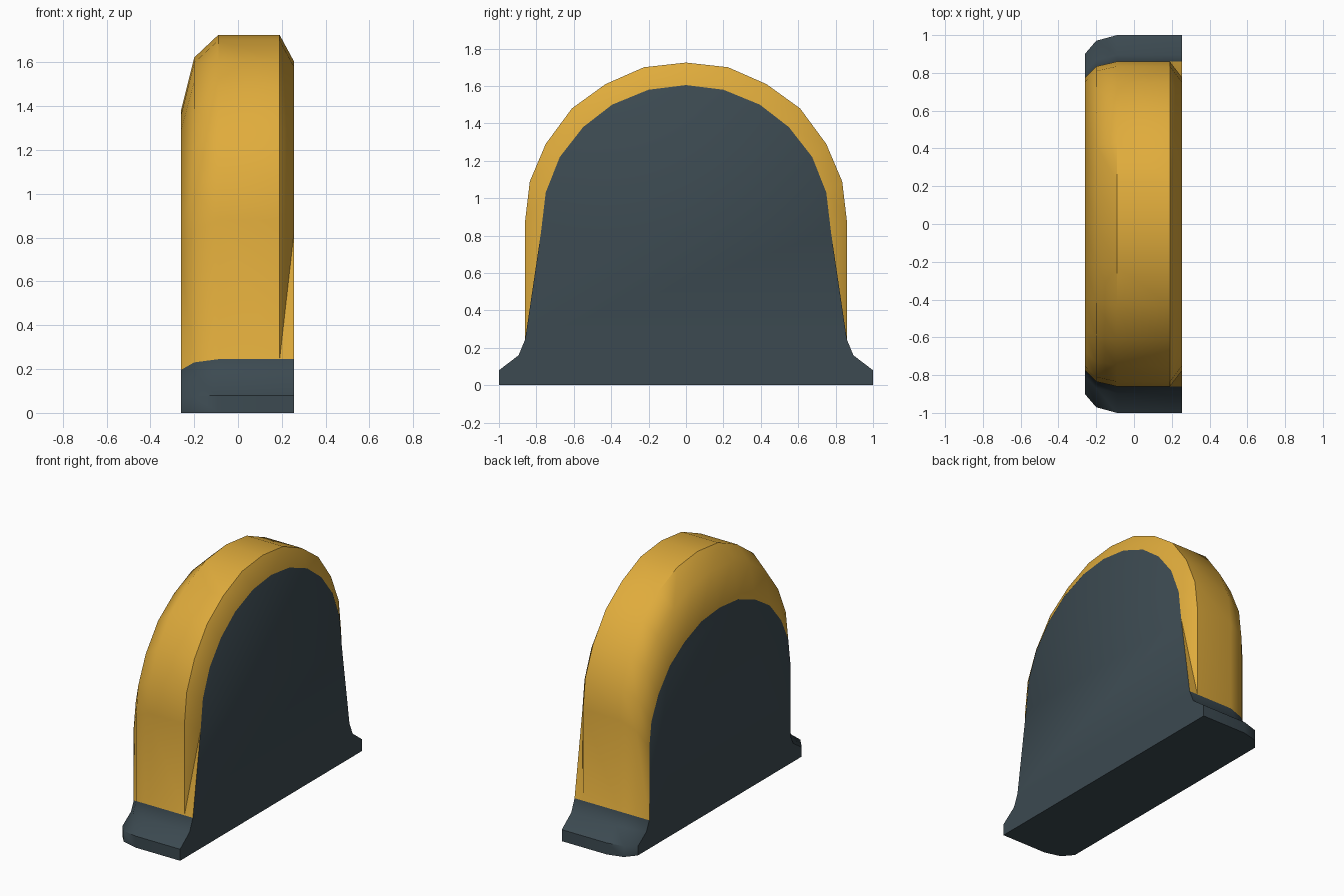
import bpy, bmesh, math

old = bpy.data.objects.get("Cube")
if old:
    bpy.data.objects.remove(old, do_unlink=True)


def make_material(name, rgb):
    mat = bpy.data.materials.new(name)
    mat.use_nodes = True
    mat.diffuse_color = (*rgb, 1)
    mat.node_tree.nodes["Principled BSDF"].inputs["Base Color"].default_value = (*rgb, 1)
    return mat


slate = make_material("dark slate", (0.045, 0.068, 0.082))
amber = make_material("amber yellow", (0.74, 0.41, 0.045))

# Half profiles (y, z), from the foot up to the crown
foot = [(1, 0), (1, 0.08), (0.895, 0.16), (0.86, 0.245)]
arch = [(0.86, 0.88), (0.835, 1.09), (0.75, 1.29), (0.61, 1.48),
        (0.43, 1.61), (0.225, 1.70), (0, 1.725)]
inset_arch = [(0.775, 0.82), (0.75, 1.03), (0.675, 1.22), (0.55, 1.38),
              (0.395, 1.50), (0.2, 1.58), (0, 1.605)]


def section(x, upper, sy=1.0, sz=1.0):
    """Full symmetric outline at x, scaled in y and z."""
    half = foot + upper
    outline = half + [(-y, z) for y, z in reversed(half[:-1])]
    return [(x, y * sy, z * sz) for y, z in outline]


# Sections from the rounded end to the chamfered end
sections = [
    section(-0.26, arch, 0.9, 0.80),
    section(-0.2, arch, 0.97, 0.94),
    section(-0.09, arch),
    section(0.19, arch),
    section(0.255, inset_arch),
]

bm = bmesh.new()
rings = [[bm.verts.new(p) for p in s] for s in sections]
count = len(rings[0])
first_amber, last_amber = len(foot) - 1, count - len(foot)

# Outer skin: amber over the arch, slate on the foot and underside
chamfer = []
for a, b in zip(rings, rings[1:]):
    for i in range(count):
        j = (i + 1) % count
        face = bm.faces.new((a[i], a[j], b[j], b[i]))
        face.material_index = int(first_amber <= i < last_amber)
        if b is rings[-1] and face.material_index:
            chamfer.append(face)

# Flat slate ends
bm.faces.new(rings[0])
bm.faces.new(rings[-1])

bmesh.ops.triangulate(bm, faces=chamfer, quad_method='SHORT_EDGE')
bmesh.ops.recalc_face_normals(bm, faces=bm.faces)

mesh = bpy.data.meshes.new("arched_block")
bm.to_mesh(mesh)
bm.free()
mesh.materials.append(slate)
mesh.materials.append(amber)
block = bpy.data.objects.new("arched_block", mesh)
bpy.context.collection.objects.link(block)

# Smooth skin with the strong edges kept crisp
bpy.ops.object.select_all(action='DESELECT')
block.select_set(True)
bpy.context.view_layer.objects.active = block
bpy.ops.object.shade_smooth_by_angle(angle=math.radians(40))
